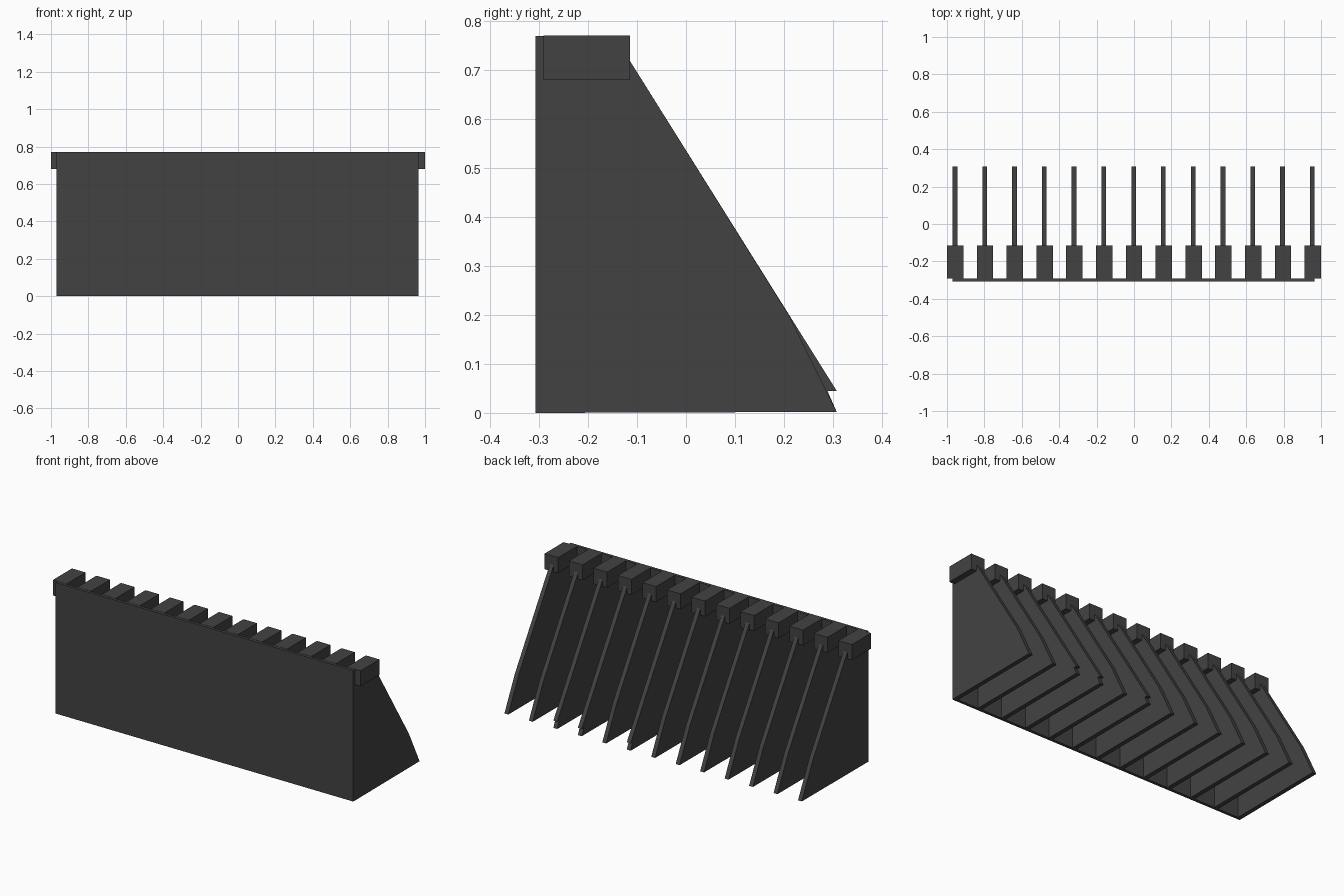
import bpy

if "Cube" in bpy.data.objects:
    bpy.data.objects.remove(bpy.data.objects["Cube"])

dark = bpy.data.materials.new("dark_grey")
dark.diffuse_color = (0.055, 0.055, 0.055, 1)
dark.use_nodes = True
dark.node_tree.nodes["Principled BSDF"].inputs["Base Color"].default_value = dark.diffuse_color


def extrude_x(name, profile, x0, x1):
    """Solid made by sweeping a (y, z) profile from x0 to x1."""
    n = len(profile)
    verts = [(x, y, z) for x in (x0, x1) for y, z in profile]
    faces = [tuple(range(n))[::-1], tuple(range(n, 2 * n))]
    faces += [(i, (i + 1) % n, n + (i + 1) % n, n + i) for i in range(n)]
    mesh = bpy.data.meshes.new(name)
    mesh.from_pydata(verts, [], faces)
    mesh.materials.append(dark)
    obj = bpy.data.objects.new(name, mesh)
    bpy.context.collection.objects.link(obj)
    return obj


def rect(y0, y1, z0, z1):
    return [(y0, z0), (y1, z0), (y1, z1), (y0, z1)]


# Front wall panel
extrude_x("front_wall", rect(-0.308, -0.291, 0, 0.77), -0.97, 0.965)

# Buttress fins: most bend near the foot, three keep a straight notched tip
upper = [(-0.115, 0.72), (-0.115, 0.769), (-0.291, 0.769), (-0.291, 0.0)]
bent = [(0.308, 0.002), (0.21, 0.2)] + upper
notched = [(0.308, 0.002), (0.289, 0.045), (0.308, 0.045)] + upper

COUNT = 13
for i in range(COUNT):
    t = i / (COUNT - 1)
    x = -0.957 + 1.910 * t
    extrude_x(f"fin_{i + 1}", notched if i in (7, 9, 10) else bent,
              x - 0.0125, x + 0.0125)
    # Cap block on top of each fin
    c = -0.956 + 1.912 * t
    extrude_x(f"cap_block_{i + 1}", rect(-0.291, -0.114, 0.68, 0.771),
              c - 0.044, c + 0.044)
